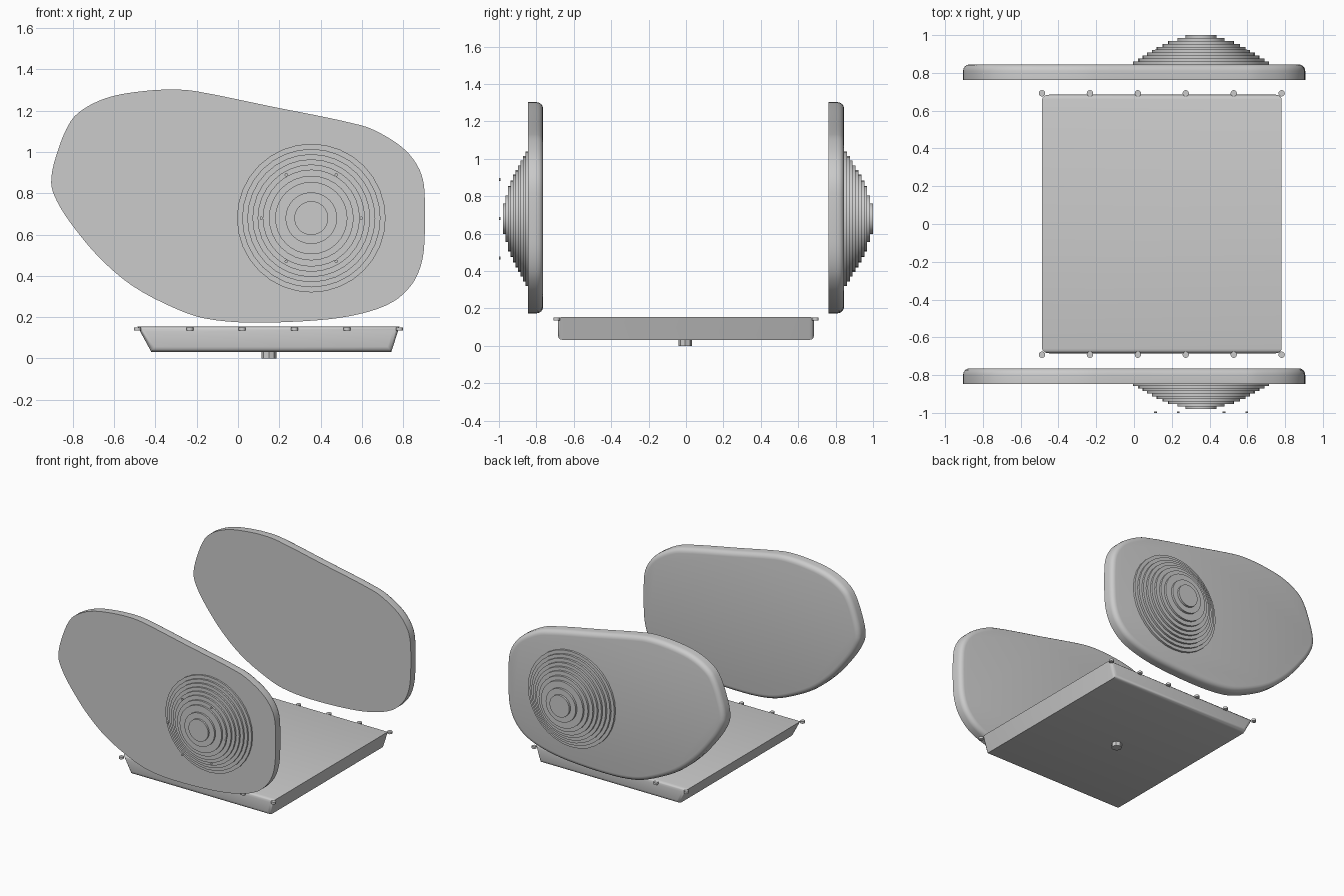
import bpy, bmesh, math
from mathutils import Matrix, Vector

cube = bpy.data.objects.get("Cube")
if cube:
    bpy.data.objects.remove(cube, do_unlink=True)

grey = bpy.data.materials.new("plain grey")
grey.use_nodes = True
grey.diffuse_color = (0.6, 0.6, 0.6, 1)
grey.node_tree.nodes["Principled BSDF"].inputs["Base Color"].default_value = (0.6, 0.6, 0.6, 1)


def finish(bm, name, angle=35):
    bmesh.ops.recalc_face_normals(bm, faces=bm.faces)
    mesh = bpy.data.meshes.new(name)
    bm.to_mesh(mesh)
    bm.free()
    mesh.materials.append(grey)
    obj = bpy.data.objects.new(name, mesh)
    bpy.context.collection.objects.link(obj)
    bpy.ops.object.select_all(action='DESELECT')
    obj.select_set(True)
    bpy.context.view_layer.objects.active = obj
    bpy.ops.object.shade_smooth_by_angle(angle=math.radians(angle))
    return obj


def prism(outline, y0, y1):
    """Extrude an x-z outline from y0 to y1; return the mesh and the edges at each end."""
    bm = bmesh.new()
    face = bm.faces.new([bm.verts.new((x, y0, z)) for x, z in outline])
    start = list(face.edges)
    out = bmesh.ops.extrude_face_region(bm, geom=[face], use_keep_orig=True)["geom"]
    moved = [g for g in out if isinstance(g, bmesh.types.BMVert)]
    bmesh.ops.translate(bm, verts=moved, vec=(0, y1 - y0, 0))
    end = [e for e in bm.edges if all(abs(v.co.y - y1) < 1e-5 for v in e.verts)]
    return bm, start, end


def add_disc(bm, centre, radius, depth, sides, axis='Z'):
    turn = Matrix.Rotation(math.pi / 2, 4, 'X') if axis == 'Y' else Matrix()
    bmesh.ops.create_cone(bm, cap_ends=True, segments=sides, radius1=radius,
                          radius2=radius, depth=depth,
                          matrix=Matrix.Translation(centre) @ turn)


def smooth_loop(points, steps=4):
    """Closed spline through the points."""
    pts = [Vector(p) for p in points]
    n, loop = len(pts), []
    for i in range(n):
        a, b, c, d = (pts[(i + k) % n] for k in (-1, 0, 1, 2))
        reach = (c - b).length
        m1 = (c - a).normalized() * reach
        m2 = (d - b).normalized() * reach
        for s in range(steps):
            t = s / steps
            loop.append(b * (2*t**3 - 3*t**2 + 1) + m1 * (t**3 - 2*t**2 + t)
                        + c * (3*t**2 - 2*t**3) + m2 * (t**3 - t**2))
    return loop


# Side plates: same shape, both rounded towards the back
plate_outline = smooth_loop([
    (-.905, .85), (-.88, .985), (-.81, 1.15), (-.73, 1.22), (-.61, 1.27),
    (-.45, 1.296), (-.31, 1.303), (-.2, 1.294), (.15, 1.223), (.595, 1.13),
    (.71, 1.08), (.815, 1.005), (.88, .913), (.903, .815), (.903, .56),
    (.885, .448), (.84, .356), (.75, .274), (.6, .218), (.395, .186),
    (.055, .174), (-.16, .194), (-.31, .245), (-.51, .351), (-.67, .487),
    (-.8, .642), (-.875, .758)])
for name, y in (("front_side_plate", -.846), ("back_side_plate", .763)):
    bm, start, end = prism(plate_outline, y, y + .082)
    bmesh.ops.bevel(bm, geom=end, offset=.035, segments=4, profile=.5, affect='EDGES')
    finish(bm, name, 40)

# Stepped domes on the outer faces
hub_x, hub_z = .355, .68
radii = (.36, .335, .31, .285, .26, .235, .205, .175, .125, .082)
for name, side, height in (("front_stepped_dome", -1, .134), ("back_stepped_dome", 1, .155)):
    bm = bmesh.new()
    step = height / len(radii)
    for i, r in enumerate(radii):
        add_disc(bm, (hub_x, side * (.845 + step * (i + .5)), hub_z), r, step, 32, 'Y')
    finish(bm, name)

# Ring of small studs standing off the front dome
bm = bmesh.new()
for i in range(6):
    a = i * math.pi / 3
    add_disc(bm, (hub_x + .242 * math.cos(a), -.996, hub_z + .242 * math.sin(a)),
             .008, .008, 10, 'Y')
finish(bm, "front_studs")

# Floor tray with rounded front and back edges
bm, start, end = prism([(-.487, .155), (.782, .155), (.743, .032), (-.42, .032)], -.685, .685)
bmesh.ops.bevel(bm, geom=start + end, offset=.025, segments=3, profile=.5, affect='EDGES')
finish(bm, "floor_tray", 40)

# Mounting pegs along both long edges of the tray
bm = bmesh.new()
for i in range(6):
    for side in (-1, 1):
        add_disc(bm, (-.487 + .2537 * i, side * .692, .143), .017, .016, 12)
finish(bm, "tray_pegs")

# Pivot stub under the tray
bm = bmesh.new()
add_disc(bm, (.15, -.005, .018), .036, .036, 8)
finish(bm, "pivot_stub")
